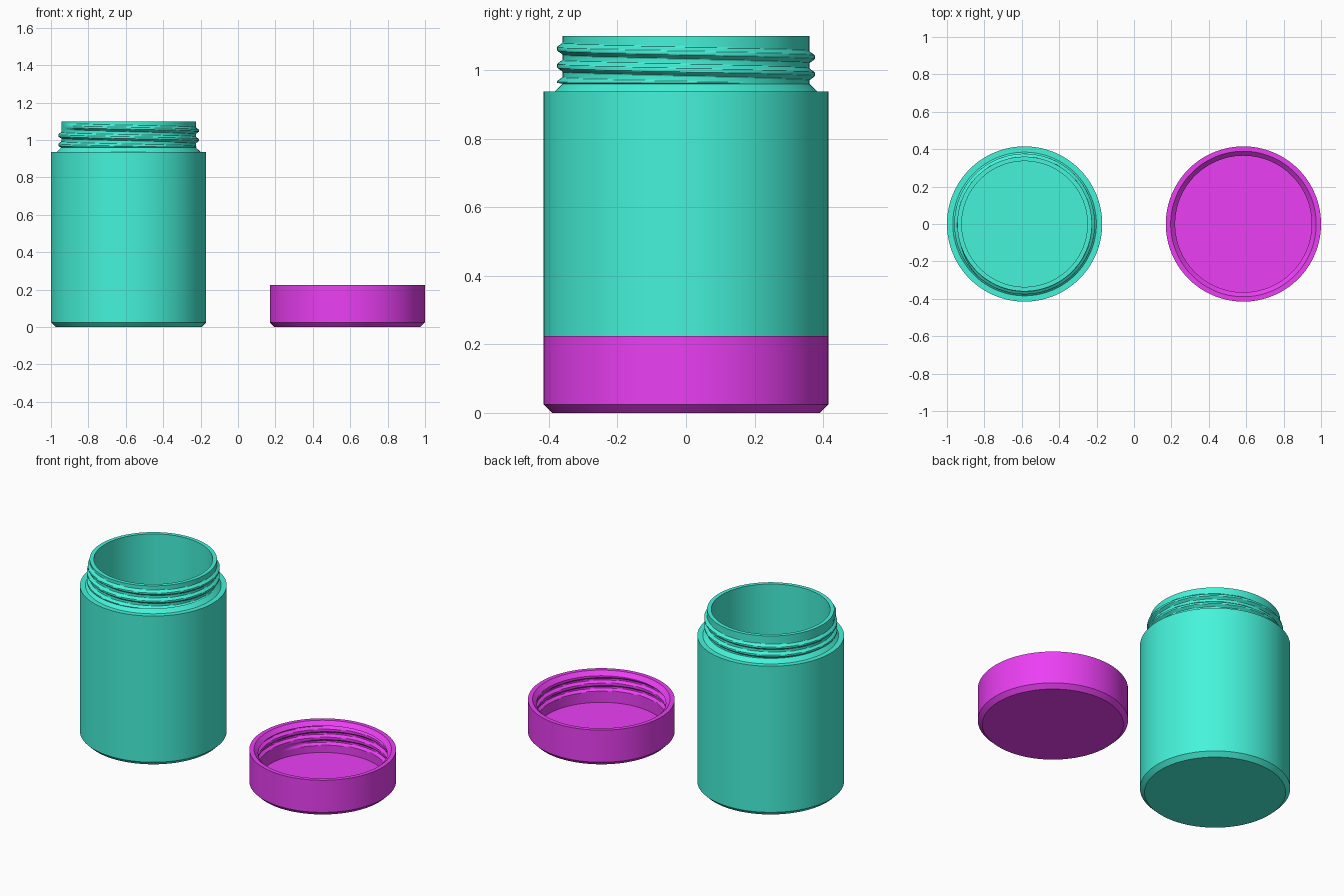
import bpy, bmesh, math

if "Cube" in bpy.data.objects:
    bpy.data.objects.remove(bpy.data.objects["Cube"])

SEG = 128
PITCH = 0.05


def thread(turn, z):
    """Height of the left-rising screw ridge at a given turn fraction and level."""
    t = (1.05 - z) / PITCH
    c = turn + round(t - turn)              # nearest winding of the helix
    if not -0.45 <= c <= 2.2:
        return 0.0
    fade = min(1, (c + 0.45) * 12, (2.2 - c) * 12)
    ridge = min(1, max(0, 1.5 * (1 - abs(t - c) * PITCH / 0.017)))
    return 0.016 * ridge * fade


def rows(r, z0, z1, n=50):
    """Finely divided straight wall that carries the thread."""
    return [(r, z0 + (z1 - z0) * i / n, 0 < i < n) for i in range(n + 1)]


def lathe(name, x, profile, bump, color):
    """Revolve (radius, z, threaded) rows; both ends are closed with flat discs."""
    bm = bmesh.new()
    rings = []
    for r, z, threaded in profile:
        ring = []
        for i in range(SEG):
            a = 2 * math.pi * i / SEG
            rr = r + (bump(i / SEG, z) if threaded else 0)
            ring.append(bm.verts.new((rr * math.cos(a), rr * math.sin(a), z)))
        rings.append(ring)
    for lo, hi in zip(rings, rings[1:]):
        for i in range(SEG):
            j = (i + 1) % SEG
            bm.faces.new((lo[i], lo[j], hi[j], hi[i]))
    bm.faces.new(rings[0][::-1])
    bm.faces.new(rings[-1])
    bmesh.ops.recalc_face_normals(bm, faces=bm.faces[:])
    mesh = bpy.data.meshes.new(name)
    bm.to_mesh(mesh)
    bm.free()
    obj = bpy.data.objects.new(name, mesh)
    obj.location.x = x
    bpy.context.collection.objects.link(obj)
    mat = bpy.data.materials.new(name + "_plastic")
    mat.diffuse_color = color
    mat.use_nodes = True
    mat.node_tree.nodes["Principled BSDF"].inputs["Base Color"].default_value = mat.diffuse_color
    mesh.materials.append(mat)
    bpy.ops.object.select_all(action='DESELECT')
    obj.select_set(True)
    bpy.context.view_layer.objects.active = obj
    bpy.ops.object.shade_smooth_by_angle(angle=math.radians(25))
    return obj


# Jar: chamfered base, straight body, sloped shoulder, threaded neck, hollow inside
jar_profile = (
    [(0.39, 0, False), (0.415, 0.025, False), (0.415, 0.937, False), (0.384, 0.937, False)]
    + rows(0.36, 0.96, 1.10)
    + [(0.336, 1.10, False), (0.336, 0.03, False)]
)
lathe("jar", -0.585, jar_profile, thread, (0.06, 0.9, 0.7, 1))

# Lid, lying upside down: chamfered edge and a matching groove cut into its inner wall
lid_profile = (
    [(0.39, 0, False), (0.415, 0.025, False), (0.415, 0.225, False), (0.389, 0.225, False)]
    + rows(0.365, 0.201, 0.035)
)
lathe("lid", 0.585, lid_profile,
      lambda turn, z: thread(-turn, 1.165 - z), (0.83, 0.05, 0.9, 1))
